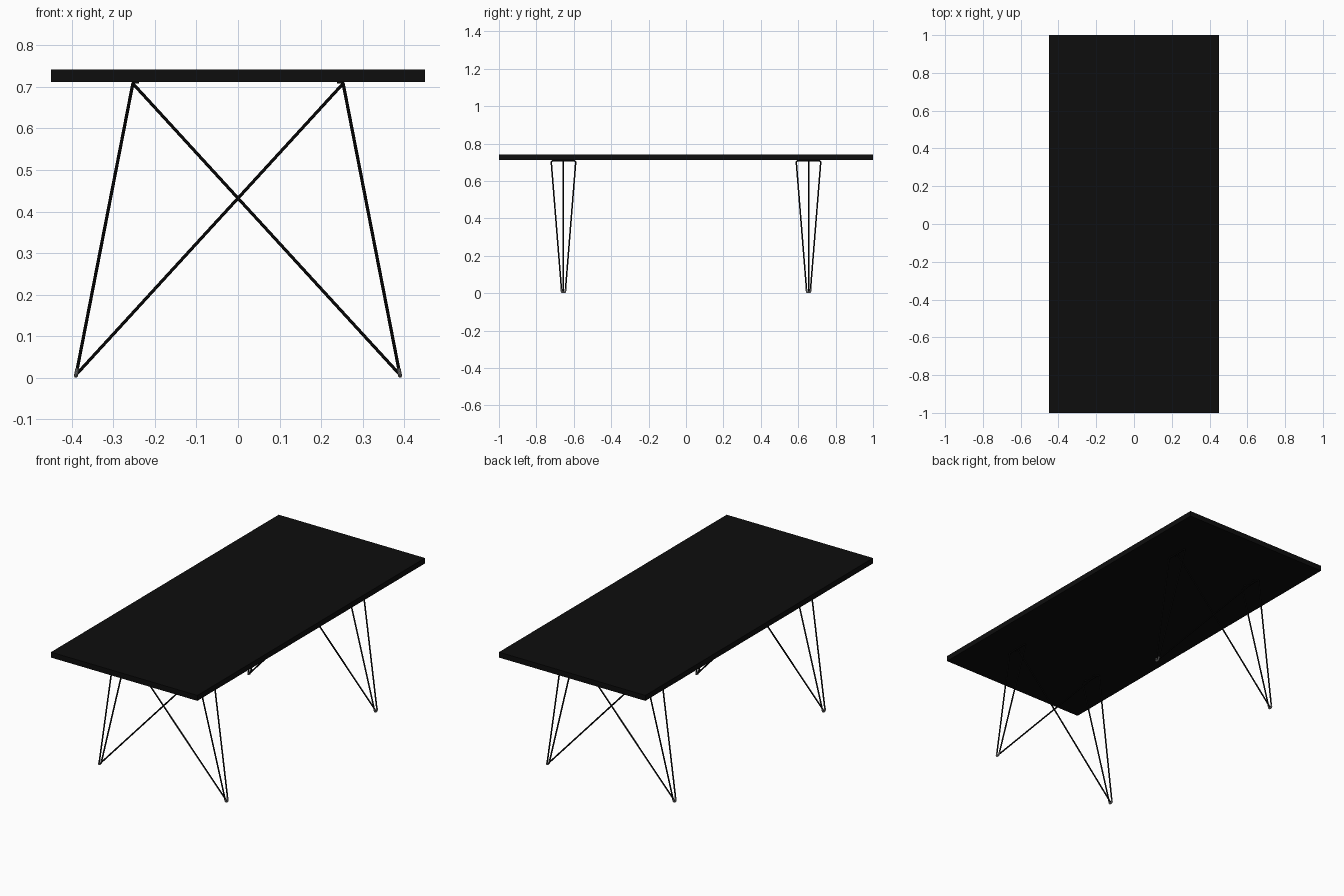
import bpy, bmesh, math
from mathutils import Vector

if "Cube" in bpy.data.objects:
    bpy.data.objects.remove(bpy.data.objects["Cube"])

black = bpy.data.materials.new("black_finish")
black.diffuse_color = (0.004, 0.004, 0.004, 1)
black.use_nodes = True
black.node_tree.nodes["Principled BSDF"].inputs["Base Color"].default_value = black.diffuse_color
grey = bpy.data.materials.new("grey_plastic")
grey.diffuse_color = (0.25, 0.25, 0.25, 1)
grey.use_nodes = True
grey.node_tree.nodes["Principled BSDF"].inputs["Base Color"].default_value = grey.diffuse_color

LEG_Y, FOOT_X, TOP_X = 0.655, 0.39, 0.253
FOOT_Z, TOP_Z, ROD = 0.0048, 0.708, 0.004


def rounded(points, radii, closed, steps=6):
    """Replace each corner with a circular fillet of the given radius."""
    out, n = [], len(points)
    for i, (p, r) in enumerate(zip(points, radii)):
        if not r or (not closed and i in (0, n - 1)):
            out.append(p)
            continue
        a = (points[i - 1] - p).normalized()
        b = (points[(i + 1) % n] - p).normalized()
        half = a.angle(b) / 2
        centre = p + (a + b).normalized() * (r / math.sin(half))
        s = p + a * (r / math.tan(half)) - centre
        e = p + b * (r / math.tan(half)) - centre
        ang = s.angle(e)
        for k in range(steps + 1):
            t = k / steps
            out.append(centre + (s * math.sin((1 - t) * ang) + e * math.sin(t * ang)) / math.sin(ang))
    return out


def rod(name, points, radius, mat, closed=False):
    cu = bpy.data.curves.new(name, 'CURVE')
    cu.dimensions = '3D'
    cu.bevel_depth, cu.bevel_resolution = radius, 3
    cu.use_fill_caps = True
    sp = cu.splines.new('POLY')
    sp.points.add(len(points) - 1)
    for q, p in zip(sp.points, points):
        q.co = (*p, 1)
    sp.use_cyclic_u = closed
    ob = bpy.data.objects.new(name, cu)
    bpy.context.collection.objects.link(ob)
    bpy.ops.object.select_all(action='DESELECT')
    ob.select_set(True)
    bpy.context.view_layer.objects.active = ob
    bpy.ops.object.convert(target='MESH')
    ob = bpy.context.object
    ob.data.materials.clear()
    ob.data.materials.append(mat)
    bpy.ops.object.shade_smooth_by_angle()


# Table top
bpy.ops.mesh.primitive_cube_add(size=1, location=(0, 0, 0.727))
top = bpy.context.object
top.name = "table_top"
top.scale = (0.9, 2.0, 0.03)
bpy.ops.object.transform_apply(location=False, rotation=False, scale=True)
top.data.materials.append(black)

for sy, end in ((-1, "front"), (1, "back")):
    for sx, side in ((-1, "left"), (1, "right")):
        tag = f"{end}_{side}"
        y = sy * LEG_Y

        # Position in the tilted plane of the leg: width and height fraction
        def at(w, t):
            return Vector((sx * (FOOT_X + (TOP_X - FOOT_X) * t), y + w,
                           FOOT_Z + (TOP_Z - FOOT_Z) * t))

        # Tapered wire loop with rounded corners
        loop = rounded([at(-0.0095, 0), at(0.0095, 0), at(0.066, 1), at(-0.066, 1)],
                       [0.008, 0.008, 0.009, 0.009], True)
        rod("leg_loop_" + tag, loop, ROD, black, True)

        # Grey sleeve wrapped around the foot bend
        sleeve = rounded([at(-0.0112, 0.026), at(-0.0095, 0), at(0.0095, 0), at(0.0112, 0.026)],
                         [0, 0.008, 0.008, 0], False)
        rod("foot_sleeve_" + tag, sleeve, 0.0048, grey)

        # Diagonal brace to the opposite top bar
        rod("cross_brace_" + tag, [Vector((sx * FOOT_X, y, FOOT_Z + 0.002)),
                                   Vector((-sx * TOP_X, y, TOP_Z))], ROD, black)

        # Small fixing tabs under the top
        for w in (-0.035, 0.035):
            bpy.ops.mesh.primitive_cylinder_add(vertices=24, radius=0.008, depth=0.004,
                                                location=(sx * (TOP_X - 0.007), y + w, 0.7105))
            tab = bpy.context.object
            tab.name = "fixing_tab_" + tag
            tab.data.materials.append(black)
            bpy.ops.object.shade_smooth_by_angle()
